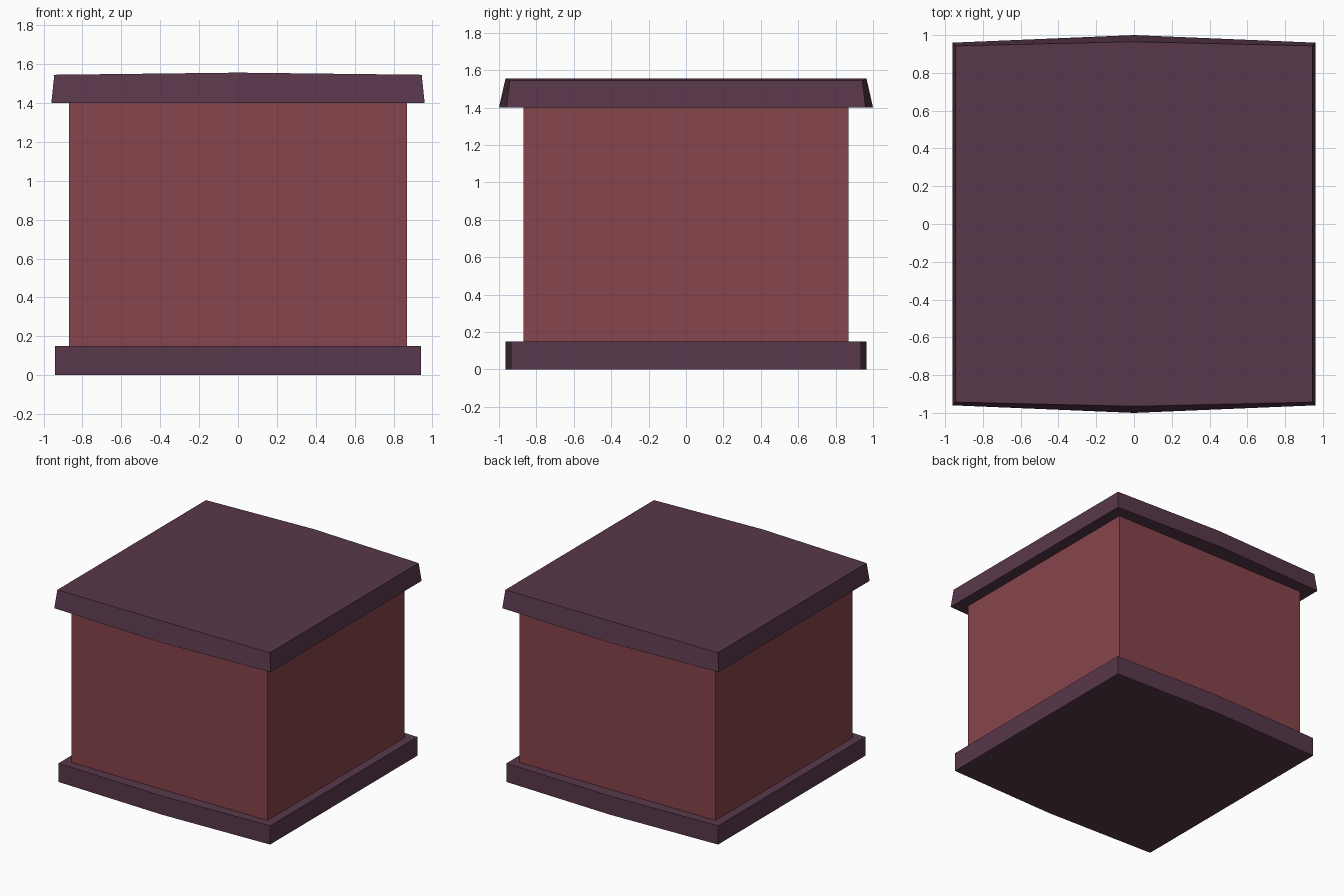
import bpy, bmesh

if "Cube" in bpy.data.objects:
    bpy.data.objects.remove(bpy.data.objects["Cube"])


def material(name, rgb):
    m = bpy.data.materials.new(name)
    m.diffuse_color = (*rgb, 1)
    m.use_nodes = True
    m.node_tree.nodes["Principled BSDF"].inputs["Base Color"].default_value = m.diffuse_color
    return m


trim = material("dark plum", (0.098, 0.039, 0.070))
wall = material("dusty red", (0.238, 0.058, 0.072))


def ring(hx, hy, mid, z, z_mid=None):
    """Rectangle outline whose front and back edges bulge to mid at x = 0."""
    z_mid = z if z_mid is None else z_mid
    return [(-hx, -hy, z), (0, -mid, z_mid), (hx, -hy, z),
            (hx, hy, z), (0, mid, z_mid), (-hx, hy, z)]


def slab(name, bottom, top, mat):
    """Closed solid between two six-point outlines."""
    bm = bmesh.new()
    lo = [bm.verts.new(p) for p in bottom]
    hi = [bm.verts.new(p) for p in top]
    for r in (lo, hi):  # each end is two quads meeting along x = 0
        bm.faces.new((r[0], r[1], r[4], r[5]))
        bm.faces.new((r[1], r[2], r[3], r[4]))
    for i in range(6):
        j = (i + 1) % 6
        bm.faces.new((lo[i], lo[j], hi[j], hi[i]))
    bmesh.ops.recalc_face_normals(bm, faces=bm.faces[:])
    mesh = bpy.data.meshes.new(name)
    bm.to_mesh(mesh)
    bm.free()
    mesh.materials.append(mat)
    bpy.context.collection.objects.link(bpy.data.objects.new(name, mesh))


# Plinth with slightly bowed front and back
slab("base", ring(0.94, 0.935, 0.965, 0), ring(0.94, 0.935, 0.965, 0.15), trim)

# Cap: tapered sides and a shallow ridge along y
slab("cap", ring(0.96, 0.96, 1.0, 1.40),
     ring(0.945, 0.943, 0.965, 1.545, 1.556), trim)

# Square body
bpy.ops.mesh.primitive_cube_add(size=1, location=(0, 0, 0.775))
body = bpy.context.object
body.name = "body"
body.scale = (1.74, 1.74, 1.25)
body.data.materials.append(wall)
